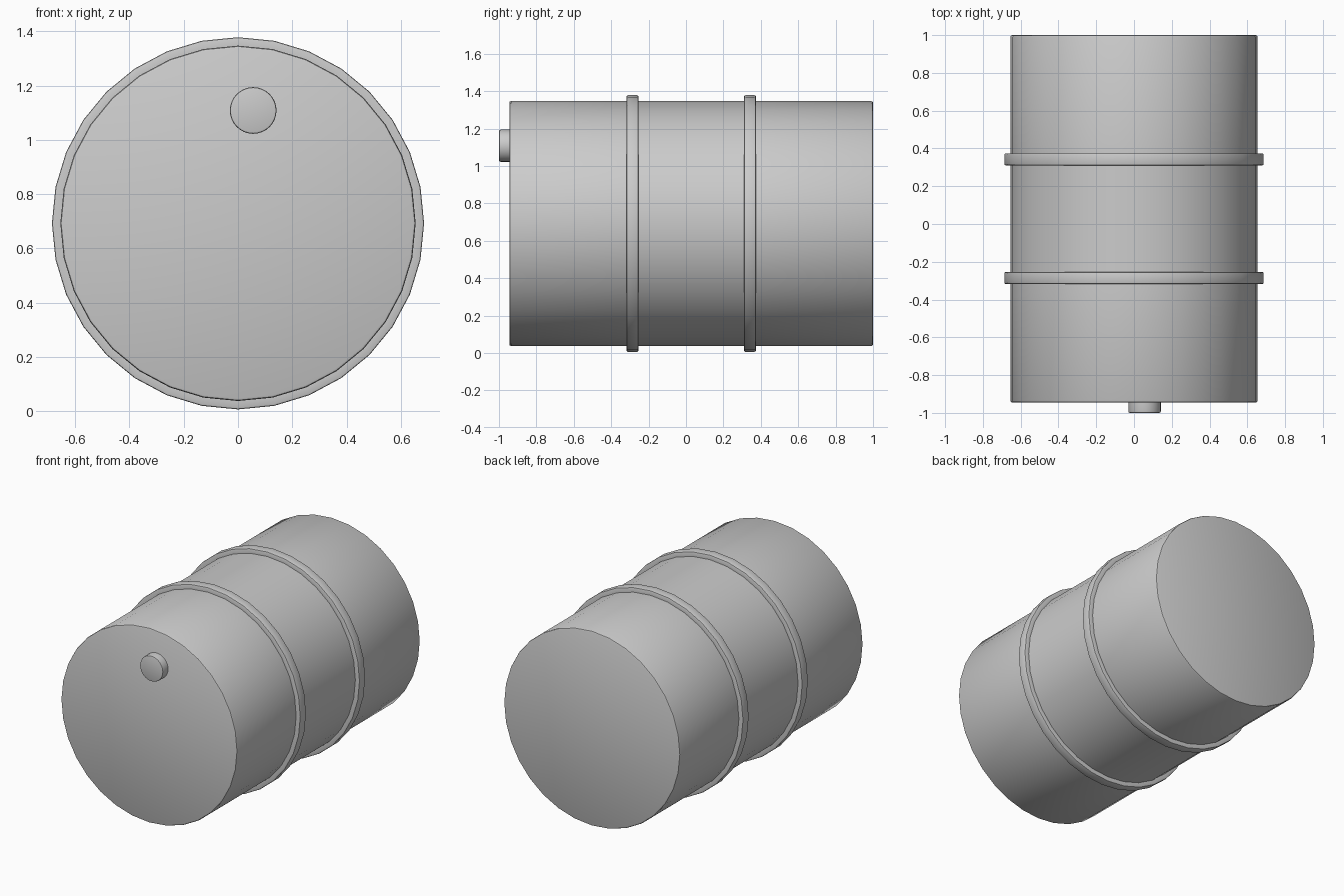
import bpy, bmesh
from math import sin, cos, pi, radians

if "Cube" in bpy.data.objects:
    bpy.data.objects.remove(bpy.data.objects["Cube"])


def lathe(name, profile, cx, cz, sides):
    """Spin (radius, y) points round an axis along y, closing both ends."""
    bm = bmesh.new()
    rings = []
    for r, y in profile:
        rings.append([bm.verts.new((cx + r * sin(2 * pi * i / sides), y,
                                    cz + r * cos(2 * pi * i / sides)))
                      for i in range(sides)])
    for a, b in zip(rings, rings[1:]):
        for i in range(sides):
            j = (i + 1) % sides
            bm.faces.new((a[i], a[j], b[j], b[i]))
    bm.faces.new(rings[0])
    bm.faces.new(rings[-1])
    bmesh.ops.recalc_face_normals(bm, faces=bm.faces)
    mesh = bpy.data.meshes.new(name)
    bm.to_mesh(mesh)
    bm.free()
    obj = bpy.data.objects.new(name, mesh)
    bpy.context.collection.objects.link(obj)
    bpy.ops.object.select_all(action='DESELECT')
    obj.select_set(True)
    bpy.context.view_layer.objects.active = obj
    bpy.ops.object.shade_smooth_by_angle(angle=radians(30))
    return obj


R, HOOP, CZ = 0.655, 0.686, 0.692

# Drum body with two raised hoops and softened rims
profile = [(R - 0.010, -0.945), (R - 0.003, -0.942), (R, -0.935)]
for y in (-0.286, 0.342):
    profile += [(R, y - 0.032), (HOOP - 0.008, y - 0.032), (HOOP - 0.002, y - 0.030),
                (HOOP, y - 0.024), (HOOP, y + 0.024), (HOOP - 0.002, y + 0.030),
                (HOOP - 0.008, y + 0.032), (R, y + 0.032)]
profile += [(R, 0.990), (R - 0.003, 0.997), (R - 0.010, 1.0)]
lathe("drum_body", profile, 0, CZ, 32)

# Filler cap on the front face
lathe("filler_cap", [(0.078, -1.0), (0.084, -0.998), (0.086, -0.990), (0.086, -0.940)],
      0.056, 1.108, 32)
